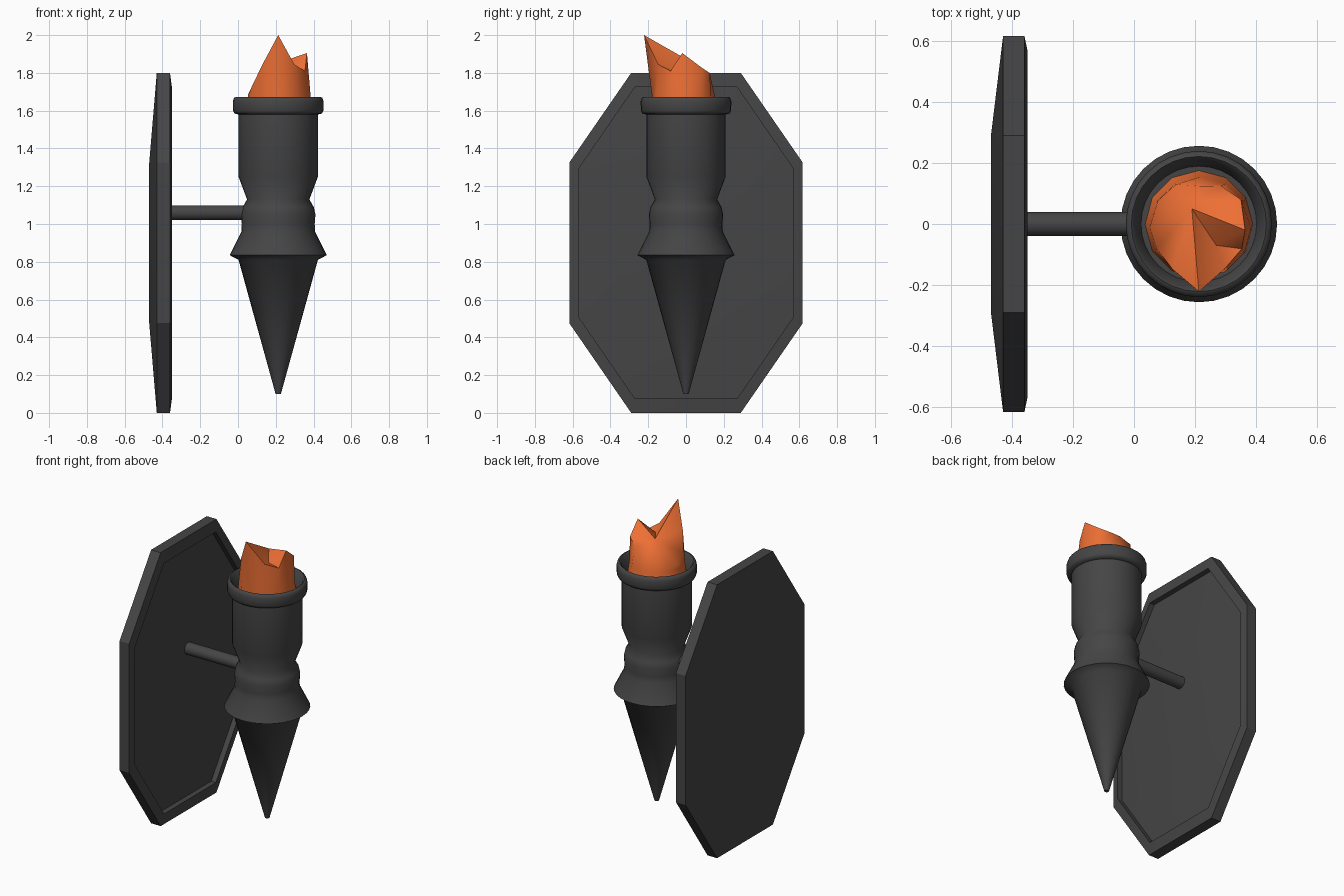
import bpy, bmesh, math
from mathutils import Matrix

if "Cube" in bpy.data.objects:
    bpy.data.objects.remove(bpy.data.objects["Cube"])

CX = 0.213  # torch axis


def material(name, color):
    m = bpy.data.materials.new(name)
    m.diffuse_color = color
    m.use_nodes = True
    m.node_tree.nodes["Principled BSDF"].inputs["Base Color"].default_value = m.diffuse_color
    return m


IRON = material("dark_iron", (0.06, 0.06, 0.06, 1))
FIRE = material("orange_flame", (0.85, 0.16, 0.035, 1))


def finish(bm, name, mat, angle=None):
    bmesh.ops.remove_doubles(bm, verts=bm.verts, dist=1e-5)
    bmesh.ops.recalc_face_normals(bm, faces=bm.faces)
    me = bpy.data.meshes.new(name)
    bm.to_mesh(me)
    bm.free()
    me.materials.append(mat)
    ob = bpy.data.objects.new(name, me)
    bpy.context.collection.objects.link(ob)
    if angle:
        bpy.ops.object.select_all(action='DESELECT')
        ob.select_set(True)
        bpy.context.view_layer.objects.active = ob
        bpy.ops.object.shade_smooth_by_angle(angle=math.radians(angle))
    return ob


def skin(loops, cap_start=True, cap_end=True):
    """Bridge equal-length point loops into a skin."""
    bm = bmesh.new()
    rings = [[bm.verts.new(p) for p in loop] for loop in loops]
    n = len(rings[0])
    for a, b in zip(rings, rings[1:]):
        for i in range(n):
            j = (i + 1) % n
            bm.faces.new((a[i], a[j], b[j], b[i]))
    if cap_start:
        bm.faces.new(rings[0])
    if cap_end:
        bm.faces.new(rings[-1])
    return bm, rings


def octagon(x, y1, y2, z1, z2):
    """Octagon in the yz plane: half widths y1 (ends) and y2, half heights z1 and z2 (ends)."""
    q = [(y1, -z2), (y2, -z1), (y2, z1), (y1, z2)]
    pts = q + [(-y, z) for y, z in reversed(q)]
    return [(x, y, 0.9 + z) for y, z in pts]


def bulge(bm, loop, x, y, z):
    """Close an octagon loop with sloped faces rising to a flat centre rectangle."""
    c = [bm.verts.new((x, sy * y, 0.9 + sz * z))
         for sy, sz in ((1, -1), (1, 1), (-1, 1), (-1, -1))]
    for k in range(4):
        a, b, d = loop[2 * k], loop[2 * k + 1], loop[(2 * k + 2) % 8]
        bm.faces.new((a, b, c[k]))
        bm.faces.new((b, d, c[(k + 1) % 4], c[k]))
    bm.faces.new(c)


def ring(r, z, n=32, dx=0, dy=0):
    return [(CX + dx + r * math.cos(math.tau * i / n), dy + r * math.sin(math.tau * i / n), z)
            for i in range(n)]


# Wall plate: recessed front panel, raised rim, gently bulging on both sides
bm, rings = skin([octagon(-0.385, 0.27, 0.57, 0.39, 0.825),
                  octagon(-0.35, 0.27, 0.57, 0.39, 0.825),
                  octagon(-0.36, 0.29, 0.618, 0.425, 0.9),
                  octagon(-0.43, 0.29, 0.618, 0.425, 0.9)], False, False)
bulge(bm, rings[0], -0.362, 0.27, 0.39)
bulge(bm, rings[-1], -0.47, 0.29, 0.425)
finish(bm, "wall_plate", IRON, 20)

# Support rod
bm = bmesh.new()
bmesh.ops.create_cone(bm, cap_ends=True, segments=24, radius1=0.039, radius2=0.039, depth=0.46,
                      matrix=Matrix.Translation((-0.135, 0, 1.06)) @ Matrix.Rotation(math.pi / 2, 4, 'Y'))
finish(bm, "support_rod", IRON, 40)

# Torch body: lathed handle, collar and open cup
profile = [(0.014, 0.10), (0.21, 0.81), (0.257, 0.835), (0.195, 0.96), (0.193, 1.0),
           (0.197, 1.05), (0.188, 1.09), (0.165, 1.13), (0.21, 1.25), (0.21, 1.58),
           (0.232, 1.585), (0.239, 1.60), (0.24, 1.65), (0.234, 1.668), (0.222, 1.673),
           (0.213, 1.665), (0.19, 1.58)]
bm, _ = skin([ring(r, z) for r, z in profile])
finish(bm, "torch_body", IRON, 62)

# Flame: round base with an uneven crown (radius, height every 30 degrees)
crown = [(0.153, 1.905), (0.16, 1.83), (0.145, 1.80), (0.125, 1.80), (0.15, 1.77), (0.155, 1.72),
         (0.158, 1.69), (0.16, 1.73), (0.172, 1.84), (0.222, 2.0), (0.17, 1.845), (0.163, 1.81)]
top = [(CX + r * math.cos(math.tau * i / 12), r * math.sin(math.tau * i / 12), z)
       for i, (r, z) in enumerate(crown)]
top[0] = (0.365, -0.02, 1.905)
bm, rings = skin([ring(0.178, 1.57, 12), ring(0.167, 1.67, 12, 0.005, -0.012), top], True, False)
rim = rings[-1]
ridge = bm.verts.new((0.19, 0.05, 1.845))
valley = bm.verts.new((0.27, -0.07, 1.82))
for i in range(12):
    bm.faces.new((rim[i], rim[(i + 1) % 12], ridge if i < 9 else valley))
bm.faces.new((rim[0], valley, ridge))
bm.faces.new((ridge, valley, rim[9]))
finish(bm, "flame", FIRE, 60)
